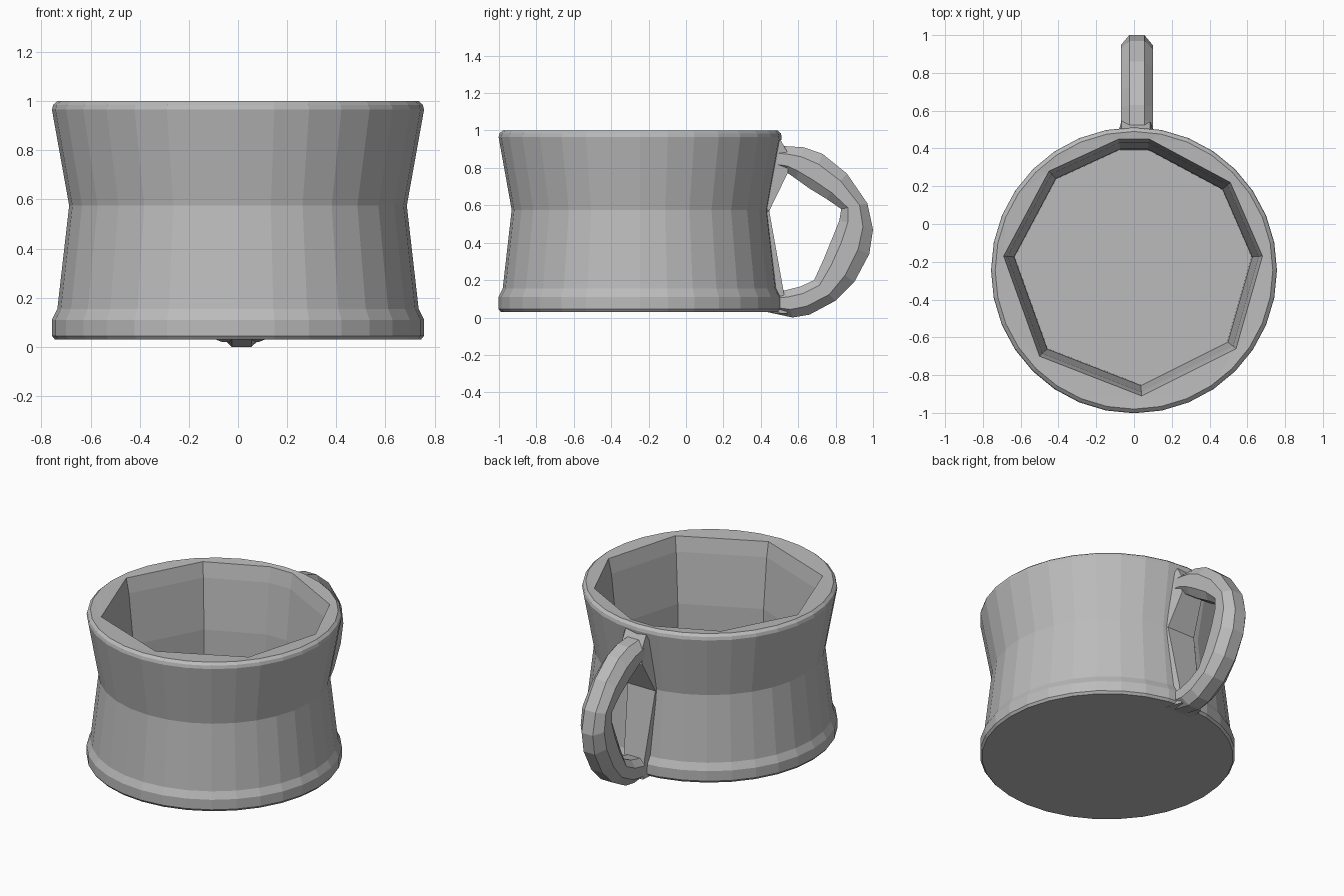
import bpy, bmesh, math
from mathutils import Vector

cube = bpy.data.objects.get("Cube")
if cube:
    bpy.data.objects.remove(cube, do_unlink=True)

grey = bpy.data.materials.new("light grey clay")
grey.use_nodes = True
tone = (0.5, 0.5, 0.5, 1)
grey.diffuse_color = tone
grey.node_tree.nodes["Principled BSDF"].inputs["Base Color"].default_value = tone

CENTRE_Y = -0.245


def finish(bm, name):
    bmesh.ops.recalc_face_normals(bm, faces=bm.faces)
    mesh = bpy.data.meshes.new(name)
    bm.to_mesh(mesh)
    bm.free()
    mesh.materials.append(grey)
    obj = bpy.data.objects.new(name, mesh)
    bpy.context.collection.objects.link(obj)
    return obj


def loft(bm, rings):
    """Skin a list of point rings and return the vertex rings."""
    made = [[bm.verts.new(p) for p in ring] for ring in rings]
    for a, b in zip(made, made[1:]):
        n = len(a)
        for i in range(n):
            j = (i + 1) % n
            bm.faces.new((a[i], a[j], b[j], b[i]))
    return made


def circle(radius, z, n=32):
    return [(radius * math.cos(math.tau * i / n),
             CENTRE_Y + radius * math.sin(math.tau * i / n), z) for i in range(n)]


# Mug body: pinched outer wall, many-sided cavity, flat rim between them
bm = bmesh.new()
wall = [(0.745, 0.03), (0.757, 0.045), (0.757, 0.11), (0.735, 0.155),
        (0.687, 0.575), (0.757, 0.965), (0.752, 0.985), (0.735, 1.0)]
outer = loft(bm, [circle(r, z) for r, z in wall])
bm.faces.new(outer[0])

mouth = [(0.68, -0.17), (0.51, 0.22), (0.08, 0.45), (-0.08, 0.45), (-0.45, 0.28),
         (-0.69, -0.17), (-0.5, -0.7), (0.04, -0.91), (0.54, -0.66)]


def cavity_ring(scale, z):
    return [(x * scale, -0.22 + (y + 0.22) * scale, z) for x, y in mouth]


inner = loft(bm, [cavity_ring(s, z) for s, z in
                  [(1.0, 0.995), (0.97, 0.9), (0.92, 0.575), (0.915, 0.13)]])
bm.faces.new(inner[-1])
rim_edges = [bm.edges.get((ring[i], ring[i - 1]))
             for ring in (outer[-1], inner[0]) for i in range(len(ring))]
bmesh.ops.triangle_fill(bm, edges=rim_edges, use_beauty=True)
finish(bm, "mug_body")

# Handle: faceted tube skinned between an outer and an inner curve (y, z)
outside = [(0.46, 0.92), (0.55, 0.915), (0.63, 0.91), (0.73, 0.875), (0.86, 0.77),
           (0.97, 0.61), (1.0, 0.47), (0.98, 0.34), (0.9, 0.19), (0.8, 0.09),
           (0.66, 0.015), (0.57, 0.0), (0.43, 0.03)]
inside = [(0.46, 0.79), (0.54, 0.775), (0.59, 0.74), (0.66, 0.69), (0.75, 0.635),
          (0.83, 0.58), (0.82, 0.52), (0.78, 0.42), (0.735, 0.31), (0.685, 0.2),
          (0.61, 0.165), (0.53, 0.145), (0.43, 0.13)]
# Each section: sideways offset and share of the way from outside to inside
section = [(-0.04, 0), (0.04, 0), (0.085, 0.3), (0.085, 0.75),
           (0.045, 1), (-0.045, 1), (-0.085, 0.75), (-0.085, 0.3)]
rings = []
for o, i in zip(outside, inside):
    o, i = Vector((0.015, *o)), Vector((0.015, *i))
    rings.append([o.lerp(i, t) + Vector((x, 0, 0)) for x, t in section])
bm = bmesh.new()
tube = loft(bm, rings)
bm.faces.new(tube[0])
bm.faces.new(tube[-1])
finish(bm, "handle")


# Wedges that blend the handle into the wall, broad at the wall side
def root_wedge(name, profile):
    bm = bmesh.new()
    sides = []
    for side in (-1, 1):
        sides.append([(0.01 + side * (0.1 if y < 0.48 else 0.075), y, z)
                      for y, z in profile])
    made = loft(bm, sides)
    bm.faces.new(made[0])
    bm.faces.new(made[1])
    finish(bm, name)


root_wedge("upper_handle_root", [(0.42, 0.58), (0.445, 0.57), (0.545, 0.775),
                                 (0.55, 0.87), (0.5, 0.96), (0.46, 0.96)])
root_wedge("lower_handle_root", [(0.42, 0.57), (0.445, 0.57), (0.52, 0.15),
                                 (0.54, 0.02), (0.42, 0.03)])
